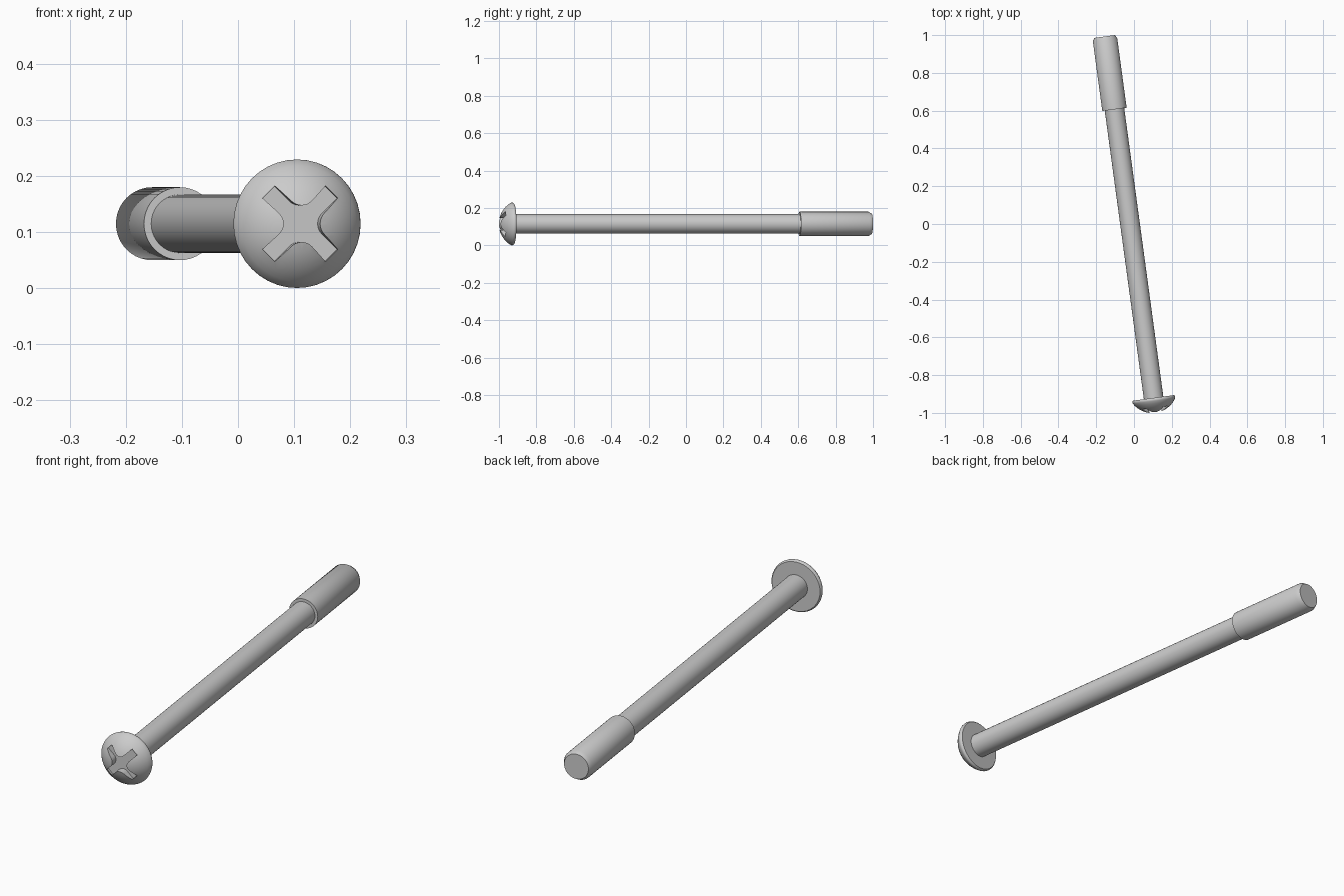
import bpy, bmesh
from math import sin, cos, pi, radians, sqrt, asin

if "Cube" in bpy.data.objects:
    bpy.data.objects.remove(bpy.data.objects["Cube"])

TILT = radians(7.72)
CENTRE = (-0.021, 0, 0.115)


def finish(name, bm, angle=35):
    bmesh.ops.recalc_face_normals(bm, faces=bm.faces)
    mesh = bpy.data.meshes.new(name)
    bm.to_mesh(mesh)
    bm.free()
    ob = bpy.data.objects.new(name, mesh)
    bpy.context.collection.objects.link(ob)
    # local z runs along the bolt, from head to tip
    ob.rotation_euler = (-pi / 2, 0, TILT)
    ob.location = CENTRE
    smooth(ob, angle)
    return ob


def smooth(ob, angle):
    bpy.ops.object.select_all(action='DESELECT')
    ob.select_set(True)
    bpy.context.view_layer.objects.active = ob
    bpy.ops.object.shade_smooth_by_angle(angle=radians(angle))


def lathe(name, profile, segs=40):
    """Spin a (radius, position) profile about the bolt axis; ends at radius 0."""
    bm = bmesh.new()
    verts = [bm.verts.new((r, 0, s)) for r, s in profile]
    edges = [bm.edges.new(p) for p in zip(verts, verts[1:])]
    bmesh.ops.spin(bm, geom=verts + edges, cent=(0, 0, 0), axis=(0, 0, 1),
                   angle=2 * pi, steps=segs, use_duplicate=False)
    bmesh.ops.remove_doubles(bm, verts=bm.verts, dist=1e-5)
    return finish(name, bm)


# plain shank
lathe("shank", [(0, -0.94), (0.052, -0.94), (0.052, 0.63), (0, 0.63)])

# thicker end with a chamfered tip
lathe("thick_end", [(0, 0.6125), (0.065, 0.6125), (0.065, 0.984),
                    (0.055, 1.0017), (0, 1.0017)])

# domed head with a rounded rim
APEX, BASE, RIM = -1.009, -0.945, 0.113
h = BASE - APEX
R = (RIM ** 2 + h ** 2) / (2 * h)
top = asin(RIM / R)
dome = [(R * sin(top * i / 8), APEX + R * (1 - cos(top * i / 8))) for i in range(9)]
head = lathe("head", dome + [(0.1145, -0.939), (0.113, -0.933), (0.109, -0.929), (0, -0.929)])

# cross recess cutter: four arms joined by rounded inner corners
W, LEN, FIL = 0.0155, 0.080, 0.026
outline = []
for q in range(4):
    a = radians(45 + 90 * q)
    pts = [(LEN, -W), (LEN, W)]
    c = W + FIL
    pts += [(c - FIL * sin(t), c - FIL * cos(t))
            for t in (pi / 2 * i / 8 for i in range(9))]
    outline += [(x * cos(a) - y * sin(a), x * sin(a) + y * cos(a)) for x, y in pts]
bm = bmesh.new()
face = bm.faces.new([bm.verts.new((x, y, -0.971)) for x, y in outline])
ext = bmesh.ops.extrude_face_region(bm, geom=[face])
bmesh.ops.translate(bm, vec=(0, 0, -0.1),
                    verts=[v for v in ext["geom"] if isinstance(v, bmesh.types.BMVert)])
cutter = finish("recess_cutter", bm)
cutter.hide_render = True

mod = head.modifiers.new("recess", 'BOOLEAN')
mod.operation = 'DIFFERENCE'
mod.solver = 'EXACT'
mod.object = cutter
bpy.context.view_layer.update()
bpy.context.view_layer.objects.active = head
bpy.ops.object.modifier_move_to_index(modifier=mod.name, index=0)
bpy.ops.object.modifier_apply(modifier=mod.name)
bpy.data.objects.remove(cutter)
smooth(head, 35)
